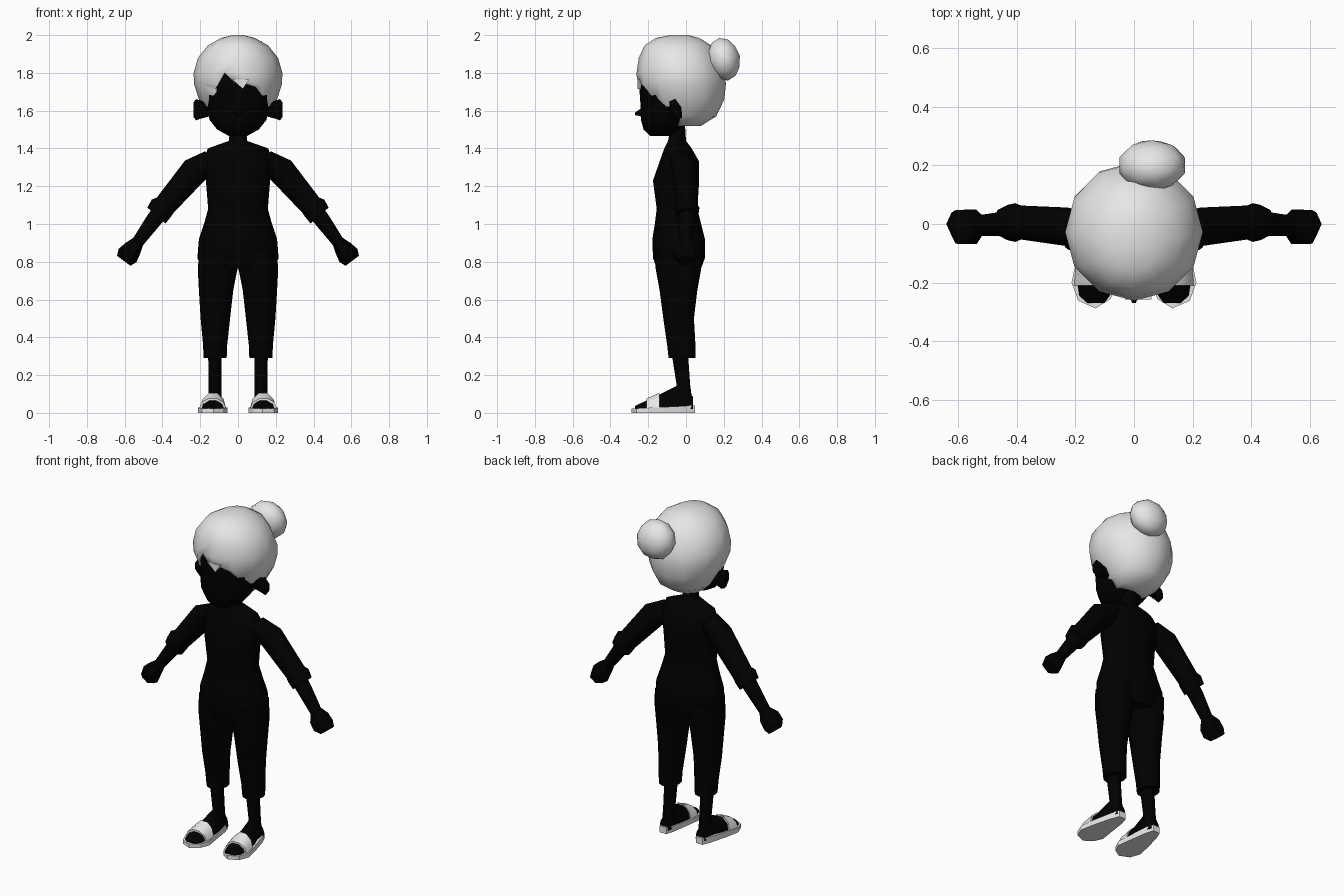
import bpy, bmesh, math
from mathutils import Vector, Matrix

if "Cube" in bpy.data.objects:
    bpy.data.objects.remove(bpy.data.objects["Cube"])


def material(name, value):
    m = bpy.data.materials.new(name)
    m.diffuse_color = (value, value, value, 1)
    m.use_nodes = True
    m.node_tree.nodes["Principled BSDF"].inputs["Base Color"].default_value = m.diffuse_color
    return m


BLACK = material("black", 0.0)
LIGHT = material("light_grey", 0.8)


def finish(name, bm, mat, mirror=False, angle=50):
    bmesh.ops.recalc_face_normals(bm, faces=bm.faces)
    mesh = bpy.data.meshes.new(name)
    bm.to_mesh(mesh)
    bm.free()
    mesh.materials.append(mat)
    ob = bpy.data.objects.new(name, mesh)
    bpy.context.collection.objects.link(ob)
    bpy.ops.object.select_all(action='DESELECT')
    ob.select_set(True)
    bpy.context.view_layer.objects.active = ob
    bpy.ops.object.shade_smooth_by_angle(angle=math.radians(angle))
    if mirror:
        ob.modifiers.new("mirror", 'MIRROR').use_mirror_merge = False
    return ob


def ring(c, u, v, n):
    c, u, v = Vector(c), Vector(u), Vector(v)
    return [c + u * math.cos(2 * math.pi * i / n) + v * math.sin(2 * math.pi * i / n)
            for i in range(n)]


def loft(rings):
    bm = bmesh.new()
    vs = [[bm.verts.new(p) for p in r] for r in rings]
    n = len(rings[0])
    for a, b in zip(vs, vs[1:]):
        for i in range(n):
            j = (i + 1) % n
            bm.faces.new((a[i], a[j], b[j], b[i]))
    bm.faces.new(vs[0])
    bm.faces.new(vs[-1])
    return bm


def stack(rows, n=12):
    """Horizontal rings: height, centre x, half width, front y, back y."""
    return loft([ring((x, (f + b) / 2, z), (w, 0, 0), (0, (b - f) / 2, 0), n)
                 for z, x, w, f, b in rows])


# torso with neck and hips
finish("torso", stack([
    (1.52, 0, .042, -.08, -.005), (1.44, 0, .048, -.095, 0), (1.40, 0, .16, -.115, .03),
    (1.33, 0, .185, -.14, .07), (1.23, 0, .17, -.175, .07), (1.08, 0, .158, -.155, .06),
    (1.0, 0, .18, -.165, .08), (.92, 0, .207, -.178, .10), (.82, 0, .215, -.175, .10),
    (.765, 0, .19, -.155, .08)]), BLACK)

# trouser legs and ankles
finish("trouser_leg", stack([
    (.86, .11, .095, -.165, .09), (.76, .108, .105, -.16, .08), (.65, .116, .091, -.14, .06),
    (.5, .12, .078, -.12, .042), (.36, .121, .064, -.1, .05), (.29, .121, .061, -.092, .05)]),
    BLACK, True)
finish("ankle", stack([
    (.32, .122, .036, -.077, .01), (.15, .122, .034, -.05, .022), (.04, .122, .034, -.05, .036)],
    8), BLACK, True)


# arms: rings along a path, centre x, z, half thickness, centre y, half depth
def limb(rows, d, n=8):
    d = Vector((d[0], 0, d[1])).normalized()
    p = Vector((-d.z, 0, d.x))
    return loft([ring((x, y, z), p * t, (0, dy, 0), n) for x, z, t, y, dy in rows])


finish("sleeve", limb([
    (.13, 1.345, .06, -.03, .06), (.225, 1.287, .074, -.01, .066), (.385, 1.10, .06, .005, .058),
    (.405, 1.085, .068, .005, .066), (.432, 1.045, .064, .005, .06)], (.66, -.75)), BLACK, True)
finish("forearm", limb([
    (.40, 1.08, .045, 0, .045), (.45, 1.015, .042, 0, .042), (.53, .905, .032, -.005, .035)],
    (.6, -.8)), BLACK, True)
finish("hand", limb([
    (.528, .908, .032, -.005, .035), (.556, .872, .048, -.01, .068),
    (.585, .833, .059, -.01, .066), (.605, .805, .044, 0, .045)], (.6, -.8), 6), BLACK, True)

# head, nose and ears
finish("head", stack([
    (1.467, 0, .05, -.19, -.09), (1.50, 0, .11, -.225, -.03), (1.55, 0, .15, -.238, .03),
    (1.62, 0, .167, -.240, .08), (1.70, 0, .18, -.246, .10), (1.78, 0, .19, -.245, .10),
    (1.85, 0, .15, -.2, .06)]), BLACK)
finish("nose", loft([ring((0, y, z), (r, 0, 0), (0, 0, r * 1.3), 6)
                     for y, z, r in ((-.22, 1.595, .026), (-.27, 1.583, .006))]), BLACK)
finish("ear", loft([ring((x, -.055, 1.605), (0, .03 * s, .012 * s), (0, -.02 * s, .055 * s), 6)
                    for x, s in ((.14, .6), (.2, .9), (.222, 1.05), (.235, .75))]), BLACK, True)

# hair cap, trimmed along a slanted hairline
hair = stack([
    (1.52, 0, .10, -.10, .08), (1.57, 0, .155, -.165, .16), (1.66, 0, .207, -.228, .203),
    (1.74, 0, .233, -.258, .211), (1.80, 0, .235, -.262, .207), (1.88, 0, .212, -.25, .175),
    (1.945, 0, .16, -.22, .135), (1.985, 0, .09, -.16, .07), (2.0, 0, .03, -.08, .01)])
cut = bmesh.ops.bisect_plane(
    hair, geom=hair.verts[:] + hair.edges[:] + hair.faces[:], plane_co=(0, -.26, 1.77),
    plane_no=(0, -.2, -.17), clear_outer=True)
bmesh.ops.holes_fill(hair, edges=[e for e in hair.edges if e.is_boundary])
cap = finish("hair_cap", hair, LIGHT)


def prism(points, y0, y1):
    return loft([[Vector((x, y, z)) for x, z in points] for y in (y0, y1)])


# notch in the fringe
notch = finish("notch_cutter", prism([(-.155, 1.65), (-.07, 1.80), (.0, 1.73)], -.4, -.2), BLACK)
notch.hide_render = True
notch.hide_viewport = True
mod = cap.modifiers.new("notch", 'BOOLEAN')
mod.object, mod.operation, mod.solver = notch, 'DIFFERENCE', 'EXACT'
finish("fringe_tip", prism([(-.03, 1.765), (.06, 1.765), (.025, 1.715)], -.257, -.235), LIGHT)

# hair bun
bun = bmesh.new()
bmesh.ops.create_icosphere(
    bun, subdivisions=2, radius=1,
    matrix=Matrix.Translation((.062, .2, 1.872)) @ Matrix.Rotation(math.radians(12), 4, 'X')
    @ Matrix.Diagonal((.118, .087, .115, 1)))
finish("hair_bun", bun, LIGHT)

# sandal sole
outline = [(.10, .048), (.145, .048), (.165, 0), (.192, -.1), (.213, -.2), (.19, -.262),
           (.13, -.288), (.08, -.255), (.056, -.2), (.073, -.08), (.085, 0)]
finish("sandal_sole", loft([[Vector((x, y, 0)) for x, y in outline],
                            [Vector((x, y, .037 + .05 * y)) for x, y in outline]]),
       LIGHT, True, 30)


# foot and strap: arched rings along y, centre x, half width, top height
def arch(rows, n=10):
    return loft([ring((x, y, .02), (w, 0, 0), (0, 0, top - .02), n)[:n // 2 + 1]
                 for y, x, w, top in rows])


finish("foot", arch([
    (.036, .122, .032, .09), (-.04, .122, .04, .155), (-.1, .128, .055, .122),
    (-.18, .135, .066, .082), (-.245, .135, .054, .05), (-.27, .13, .03, .037)]), BLACK, True)
finish("sandal_strap", arch([(-.14, .132, .069, .111), (-.21, .135, .072, .079)]), LIGHT, True)
